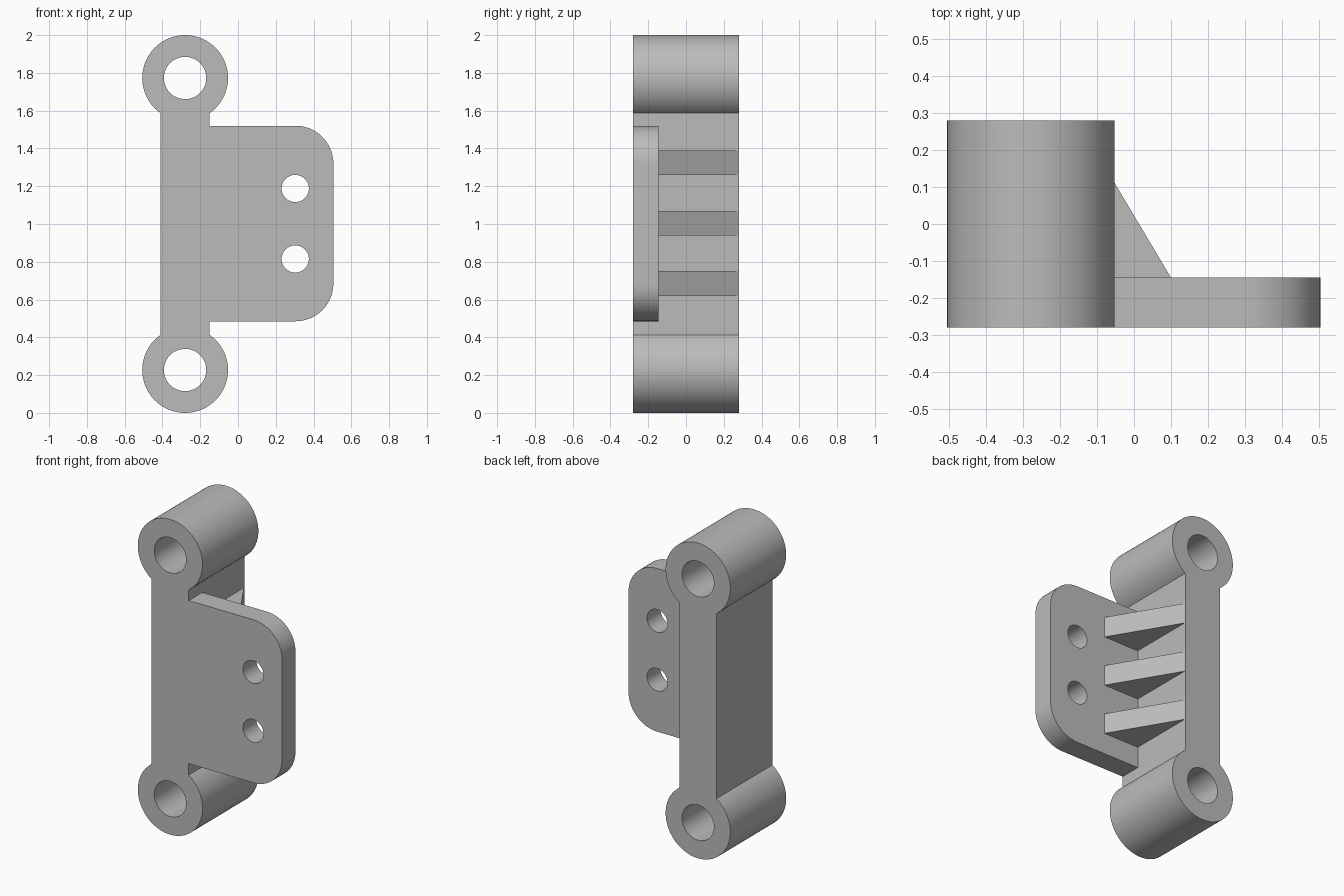
import bpy
import bmesh
from math import sin, cos, pi, asin

cube = bpy.data.objects.get("Cube")
if cube:
    bpy.data.objects.remove(cube, do_unlink=True)

FRONT, BACK = -0.28, 0.28
PLATE_BACK = -0.145
BOSS_X, BOSS_R, BORE_R = -0.28, 0.227, 0.112
BOSS_Z = (0.227, 1.773)
WEB_HALF = 0.13
RIB_Z = (0.685, 1.005, 1.325)

grey = bpy.data.materials.new("plain grey")
grey.use_nodes = True
grey.diffuse_color = (0.5, 0.5, 0.5, 1)
grey.node_tree.nodes["Principled BSDF"].inputs["Base Color"].default_value = (0.5, 0.5, 0.5, 1)


def arc(x, z, r, start, end, steps):
    angles = [start + (end - start) * i / steps for i in range(steps + 1)]
    return [(x + r * cos(a), z + r * sin(a)) for a in angles]


def prism(name, base, offset):
    """Extrude a flat polygon by an offset."""
    bm = bmesh.new()
    face = bm.faces.new([bm.verts.new(p) for p in base])
    extruded = bmesh.ops.extrude_face_region(bm, geom=[face])["geom"]
    moved = [v for v in extruded if isinstance(v, bmesh.types.BMVert)]
    bmesh.ops.translate(bm, verts=moved, vec=offset)
    bmesh.ops.recalc_face_normals(bm, faces=bm.faces[:])
    mesh = bpy.data.meshes.new(name)
    bm.to_mesh(mesh)
    bm.free()
    mesh.materials.append(grey)
    obj = bpy.data.objects.new(name, mesh)
    bpy.context.collection.objects.link(obj)
    return obj


def front_prism(name, outline, y0, y1):
    return prism(name, [(x, y0, z) for x, z in outline], (0, y1 - y0, 0))


def combine(target, tool, operation):
    mod = target.modifiers.new(operation.lower(), 'BOOLEAN')
    mod.operation, mod.solver, mod.object = operation, 'EXACT', tool
    bpy.context.view_layer.objects.active = target
    bpy.ops.object.modifier_apply(modifier=mod.name)
    bpy.data.objects.remove(tool, do_unlink=True)


# Full-depth web with a round boss at each end, as one outline
half_gap = asin(WEB_HALF / BOSS_R)
lower = arc(BOSS_X, BOSS_Z[0], BOSS_R, pi / 2 + half_gap, 2.5 * pi - half_gap, 64)
upper = arc(BOSS_X, BOSS_Z[1], BOSS_R, -pi / 2 + half_gap, 1.5 * pi - half_gap, 64)
bracket = front_prism("bracket", lower + upper, FRONT, BACK)

# Mounting plate with rounded outer corners
plate = [(BOSS_X, 1.52), (BOSS_X, 0.485)]
plate += arc(0.305, 0.685, 0.2, -pi / 2, 0, 16) + arc(0.305, 1.32, 0.2, 0, pi / 2, 16)
combine(bracket, front_prism("plate", plate, FRONT, PLATE_BACK), 'UNION')

# Triangular ribs between the web and the plate
for z in RIB_Z:
    corners = [(-0.2, -0.2), (0.1, -0.2), (0.1, PLATE_BACK), (-0.15, 0.275), (-0.2, 0.275)]
    rib = prism("rib", [(x, y, z - 0.065) for x, y in corners], (0, 0, 0.13))
    combine(bracket, rib, 'UNION')

# Bores through the bosses and bolt holes through the plate
holes = [(BOSS_X, z, BORE_R) for z in BOSS_Z] + [(0.303, z, 0.072) for z in (0.815, 1.188)]
for x, z, r in holes:
    cutter = front_prism("hole_cutter", arc(x, z, r, 0, 2 * pi, 48)[:-1], FRONT - 0.1, BACK + 0.1)
    cutter.hide_render = True
    combine(bracket, cutter, 'DIFFERENCE')

bpy.ops.object.select_all(action='DESELECT')
bracket.select_set(True)
bpy.context.view_layer.objects.active = bracket
bpy.ops.object.shade_smooth_by_angle(angle=pi / 6)
